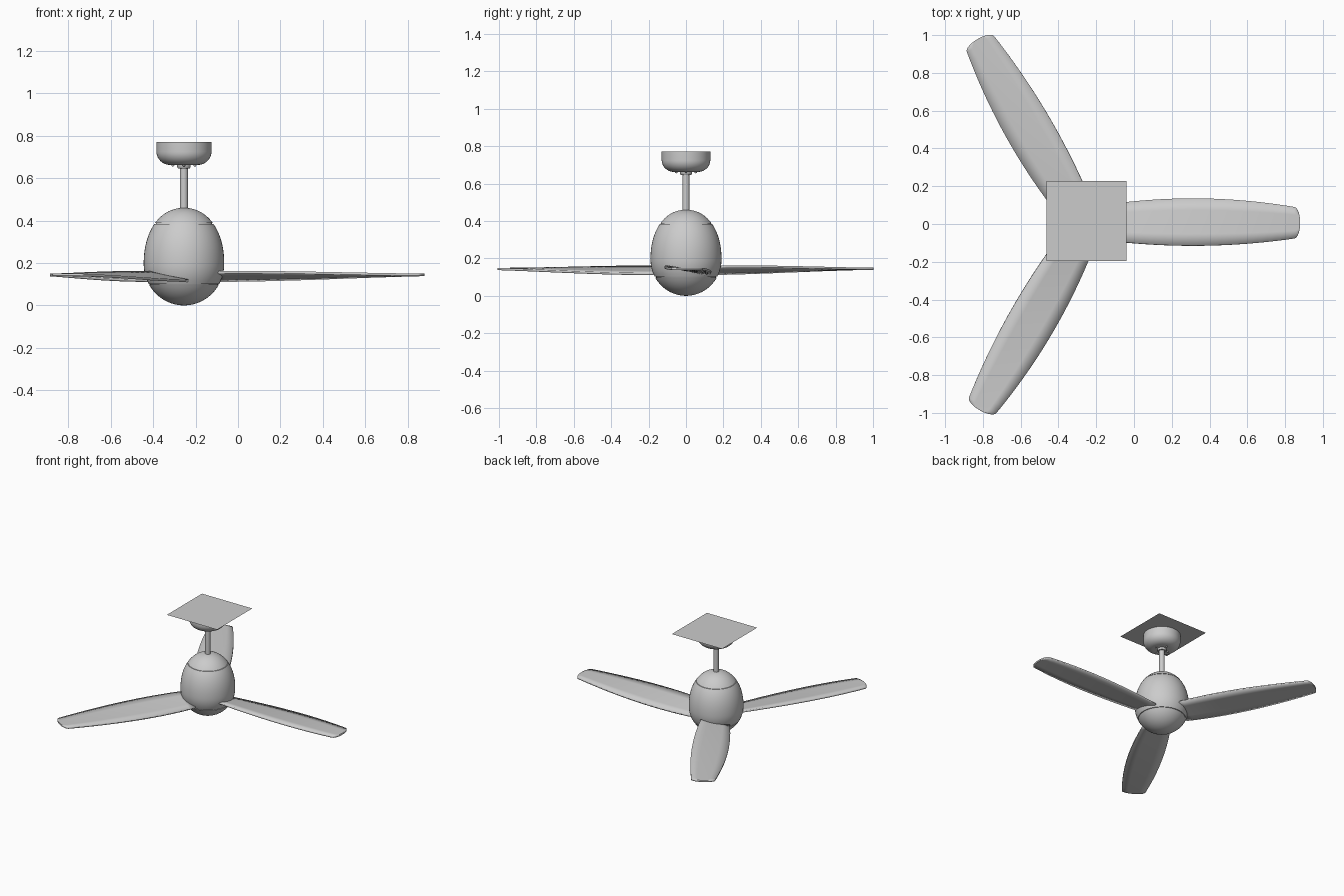
import bpy, bmesh
from math import sin, cos, pi, radians

if "Cube" in bpy.data.objects:
    bpy.data.objects.remove(bpy.data.objects["Cube"])

HUB_X = -0.255
EGG_R, EGG_Z, EGG_TOP = 0.19, 0.195, 0.46
SEAM_LOW, SEAM_HIGH, CEILING = 0.1, 0.386, 0.772


def finish(name, bm, smooth=True):
    bmesh.ops.recalc_face_normals(bm, faces=bm.faces)
    mesh = bpy.data.meshes.new(name)
    bm.to_mesh(mesh)
    bm.free()
    obj = bpy.data.objects.new(name, mesh)
    bpy.context.collection.objects.link(obj)
    obj.location.x = HUB_X
    if smooth:
        bpy.ops.object.select_all(action='DESELECT')
        bpy.context.view_layer.objects.active = obj
        obj.select_set(True)
        bpy.ops.object.shade_smooth_by_angle(angle=radians(35))
    return obj


def lathe(name, profile, steps=48):
    """Spin (radius, z) points around the vertical axis."""
    bm = bmesh.new()
    verts = [bm.verts.new((r, 0, z)) for r, z in profile]
    edges = [bm.edges.new(pair) for pair in zip(verts, verts[1:])]
    bmesh.ops.spin(bm, geom=verts + edges, axis=(0, 0, 1), cent=(0, 0, 0),
                   angle=2 * pi, steps=steps, use_duplicate=False)
    bmesh.ops.remove_doubles(bm, verts=bm.verts, dist=0.0002)
    return finish(name, bm)


def egg_radius(z):
    if z > EGG_Z:
        t, power = (z - EGG_Z) / (EGG_TOP - EGG_Z), 2.15
    else:
        t, power = (EGG_Z - z) / EGG_Z, 2
    return EGG_R * max(0, 1 - t ** power) ** (1 / power)


def egg_slice(z0, z1, count=14):
    """Profile of the egg between two heights, denser toward the poles."""
    points = []
    for i in range(count + 1):
        t = i / count
        if z0 == 0:
            t = 1 - cos(t * pi / 2)
        elif z1 == EGG_TOP:
            t = sin(t * pi / 2)
        z = z0 + (z1 - z0) * t
        points.append((egg_radius(z), z))
    return points


# Egg-shaped motor body in three shells with recessed seams
def inset(point):
    return (point[0] - 0.006, point[1])


gap = 0.002
bowl = egg_slice(0, SEAM_LOW - gap)
housing = egg_slice(SEAM_LOW + gap, SEAM_HIGH - gap, 20)
cap = egg_slice(SEAM_HIGH + gap, EGG_TOP)
lathe("light_bowl", bowl + [inset(bowl[-1])])
lathe("motor_housing", [inset(bowl[-1]), inset(housing[0])] + housing
      + [inset(housing[-1]), inset(cap[0])])
lathe("motor_cap", [inset(cap[0])] + cap)

# Down rod, collar and ceiling canopy
lathe("down_rod", [(0.019, 0.45), (0.019, 0.67)], 24)
lathe("rod_collar", [(0.019, 0.647), (0.028, 0.647), (0.032, 0.653), (0.032, 0.668)], 24)
canopy = [(0.019, 0.662), (0.062, 0.662)]
canopy += [(0.062 + 0.068 * sin(a * pi / 20), 0.725 - 0.063 * cos(a * pi / 20))
           for a in range(1, 11)]
lathe("canopy", canopy + [(0.13, CEILING)])

# Canopy screws
for i in range(4):
    bm = bmesh.new()
    bmesh.ops.create_uvsphere(bm, u_segments=10, v_segments=6, radius=0.007)
    screw = finish(f"canopy_screw_{i + 1}", bm)
    a = i * pi / 2
    screw.location = (HUB_X + 0.052 * cos(a), 0.052 * sin(a), 0.662)

# Square ceiling plate, a single flat sheet
bm = bmesh.new()
bmesh.ops.create_grid(bm, x_segments=1, y_segments=1, size=0.2125)
plate = finish("ceiling_plate", bm, smooth=False)
plate.location = (-0.252, 0.016, CEILING)

# Twisted blades, flattening out toward a rounded tip
ROOT, SHOULDER, TIP = 0.145, 1.105, 1.135


def blade_mesh():
    bm = bmesh.new()
    rows = []
    stations = [(ROOT + (SHOULDER - ROOT) * i / 20, 1) for i in range(21)]
    stations += [(SHOULDER + (TIP - SHOULDER) * sin(a), cos(a))
                 for a in (pi * k / 16 for k in range(1, 8))]
    for s, taper in stations:
        bulge = 1 - 1.165 * (s - 0.57) ** 2
        along = (s - ROOT) / (TIP - ROOT)
        pitch = 0.2 * (1 - along)
        row = []
        for t in (-1, -0.5, 0, 0.5, 1):
            y = (0.01 + 0.125 * t * taper) * bulge
            row.append(bm.verts.new((s, y, 0.138 + 0.006 * along - y * pitch)))
        rows.append(row)
    for a, b in zip(rows, rows[1:]):
        for j in range(4):
            bm.faces.new((a[j], b[j], b[j + 1], a[j + 1]))
    return bm


for i in range(3):
    blade = finish(f"blade_{i + 1}", blade_mesh())
    blade.rotation_euler.z = i * 2 * pi / 3
    solid = blade.modifiers.new("thickness", 'SOLIDIFY')
    solid.thickness = 0.012
    solid.offset = 0
    # Keep the edge shading step after the thickness is added
    blade.modifiers.move(len(blade.modifiers) - 1, 0)
